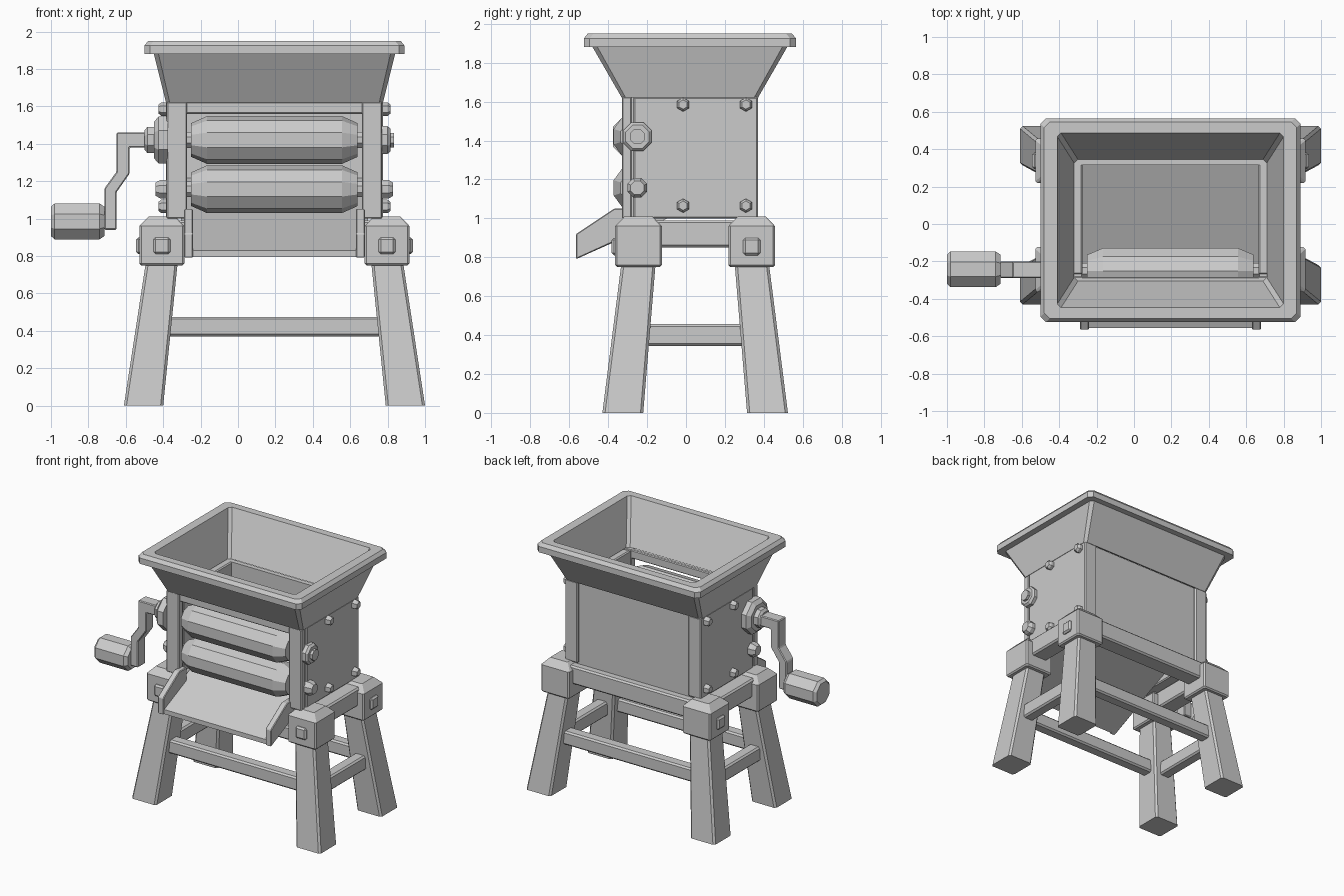
import bpy, bmesh, math
from mathutils import Vector, Matrix

if "Cube" in bpy.data.objects:
    bpy.data.objects.remove(bpy.data.objects["Cube"], do_unlink=True)

GREY = (0.6, 0.6, 0.6, 1)
mat = bpy.data.materials.new("plain grey")
mat.use_nodes = True
mat.diffuse_color = GREY
mat.node_tree.nodes["Principled BSDF"].inputs["Base Color"].default_value = GREY

CX, BODY_Y, FRAME_Y = 0.195, 0.02, 0.047   # centre lines
ROLL_Y, TOP_Z, LOW_Z = -0.25, 1.42, 1.157  # roller axes


def finish(bm, name, bevel=0):
    bmesh.ops.recalc_face_normals(bm, faces=bm.faces)
    me = bpy.data.meshes.new(name)
    bm.to_mesh(me)
    bm.free()
    me.materials.append(mat)
    ob = bpy.data.objects.new(name, me)
    bpy.context.collection.objects.link(ob)
    if bevel:
        mod = ob.modifiers.new("Bevel", "BEVEL")
        mod.width, mod.segments = bevel, 1
        mod.limit_method = "ANGLE"
    return ob


def loft(name, rings, caps=True, closed=False, bevel=0):
    """Skin a list of equal-length point rings."""
    bm = bmesh.new()
    vs = [[bm.verts.new(p) for p in r] for r in rings]
    n = len(vs[0])
    pairs = list(zip(vs, vs[1:])) + ([(vs[-1], vs[0])] if closed else [])
    for a, b in pairs:
        for i in range(n):
            j = (i + 1) % n
            bm.faces.new((a[i], a[j], b[j], b[i]))
    if caps and not closed:
        bm.faces.new(vs[0])
        bm.faces.new(vs[-1])
    return finish(bm, name, bevel)


def box(name, x, y, z, bevel=0.0):
    bm = bmesh.new()
    bmesh.ops.create_cube(bm, size=1)
    for v in bm.verts:
        v.co = [s[0] + (c + 0.5) * (s[1] - s[0]) for s, c in zip((x, y, z), v.co)]
    return finish(bm, name, bevel)


def rect(cx, cy, hx, hy, z, c=0.0):
    """Rectangle ring at height z, corners cut by c."""
    if not c:
        return [(cx + sx * hx, cy + sy * hy, z) for sx, sy in ((1, 1), (-1, 1), (-1, -1), (1, -1))]
    pts = []
    for sx, sy in ((1, 1), (-1, 1), (-1, -1), (1, -1)):
        a = (cx + sx * hx, cy + sy * (hy - c), z)
        b = (cx + sx * (hx - c), cy + sy * hy, z)
        pts += [a, b] if sx * sy > 0 else [b, a]
    return pts


def turned(name, y, z, profile, sides):
    """Faceted solid along x from (x, radius) pairs."""
    angles = [2 * math.pi * (i + 0.5) / sides for i in range(sides)]
    return loft(name, [[(x, y + r * math.cos(a), z + r * math.sin(a)) for a in angles]
                       for x, r in profile])


def extrude(name, pts, axis, lo, hi, bevel=0):
    """Extrude a (u, z) outline along x or y."""
    place = (lambda u, z, d: (d, u, z)) if axis == "x" else (lambda u, z, d: (u, d, z))
    return loft(name, [[place(u, z, d) for u, z in pts] for d in (lo, hi)], bevel=bevel)


# Hopper funnel with its rim
loft("hopper", [
    rect(CX, BODY_Y, 0.58, 0.35, 1.62, 0.02),
    rect(CX, BODY_Y, 0.645, 0.5, 1.88, 0.025),
    rect(CX, BODY_Y, 0.695, 0.545, 1.88, 0.03),
    rect(CX, BODY_Y, 0.695, 0.545, 1.925, 0.03),
    rect(CX, BODY_Y, 0.675, 0.525, 1.95, 0.03),
    rect(CX, BODY_Y, 0.605, 0.467, 1.95, 0.02),
    rect(CX, BODY_Y, 0.515, 0.326, 1.63, 0.02)], closed=True)

# Body panels
box("back_panel", (CX - 0.5, CX + 0.5), (0.315, 0.352), (0.99, 1.625))
box("front_top_bar", (CX - 0.48, CX + 0.48), (-0.315, -0.283), (1.56, 1.625), 0.006)

for s, side in ((-1, "right"), (1, "left")):
    def span(a, b):
        return sorted((CX + s * a, CX + s * b))

    # Side wall, front post and bolts
    box(side + "_side_wall", span(0.47, 0.58), (-0.27, 0.37), (1.0, 1.625), 0.008)
    box(side + "_front_post", span(0.468, 0.576), (-0.33, -0.28), (1.0, 1.625), 0.006)
    box(side + "_post_joint", span(0.475, 0.565), (-0.285, -0.265), (1.0, 1.62))
    for y in (-0.015, 0.308):
        for z in (1.065, 1.585):
            turned(side + "_bolt", y, z, [(CX + s * d, r) for d, r in
                   ((0.57, 0.036), (0.605, 0.036), (0.62, 0.024))], 6)
    turned(side + "_lower_axle_cap", ROLL_Y, LOW_Z, [(CX + s * d, r) for d, r in
           ((0.57, 0.054), (0.61, 0.054), (0.635, 0.038))], 8)

    # Chute side flange
    extrude(side + "_chute_flange",
            [(-0.565, 0.79), (-0.565, 0.92), (-0.37, 1.05), (-0.28, 1.05), (-0.28, 0.92)],
            "x", *span(0.435, 0.483), bevel=0.005)

    # Legs with corner blocks and square pegs
    for t, end in ((-1, "front"), (1, "back")):
        tag = end + "_" + side
        bx, by = CX + s * 0.602, FRAME_Y + t * 0.291
        loft(tag + "_leg", [
            rect(CX + s * 0.7, FRAME_Y + t * 0.372, 0.105, 0.105, 0, 0.014),
            rect(bx, by, 0.085, 0.088, 0.77, 0.014)])
        loft(tag + "_block", [
            rect(bx, by, 0.11, 0.11, 0.75, 0.01),
            rect(bx, by, 0.12, 0.12, 0.76, 0.01),
            rect(bx, by, 0.12, 0.12, 0.96, 0.01),
            rect(bx, by, 0.072, 0.072, 1.01, 0.006)])
        if t < 0:
            box(tag + "_peg", (bx - 0.045, bx + 0.045), (by - 0.138, by - 0.1), (0.81, 0.9), 0.012)
        else:
            box(tag + "_peg", sorted((bx + s * 0.1, bx + s * 0.138)),
                (by - 0.045, by + 0.045), (0.81, 0.9), 0.012)

    # Side rail and lower side stretcher
    box(side + "_rail", span(0.53, 0.67), (FRAME_Y - 0.22, FRAME_Y + 0.22), (0.85, 0.99), 0.012)
    box(side + "_stretcher", span(0.605, 0.695), (FRAME_Y - 0.3, FRAME_Y + 0.3), (0.345, 0.457), 0.012)

# Back rail and long stretchers
box("back_rail", (CX - 0.52, CX + 0.52), (0.27, 0.41), (0.85, 0.99), 0.012)
for t, end in ((-1, "front"), (1, "back")):
    y = FRAME_Y + t * 0.327
    box(end + "_stretcher", (CX - 0.6, CX + 0.6), (y - 0.045, y + 0.045), (0.37, 0.475), 0.012)

# Sloping chute floor
extrude("chute_floor", [(-0.555, 0.795), (-0.555, 0.83), (0.32, 1.22), (0.32, 1.185)],
        "x", CX - 0.47, CX + 0.47)

# Rollers on their axles
for z, name in ((TOP_Z, "upper"), (LOW_Z, "lower")):
    turned(name + "_roller", ROLL_Y, z, [(CX + s * d, r) for s, d, r in
           ((-1, 0.445, 0.09), (-1, 0.36, 0.128), (1, 0.36, 0.128), (1, 0.445, 0.09))], 10)
    turned(name + "_axle", ROLL_Y, z, [(CX - 0.5, 0.045), (CX + 0.5, 0.045)], 8)

# Upper bearings: small on the plain side, large on the crank side
turned("plain_bearing", ROLL_Y, TOP_Z,
       [(0.765, 0.08), (0.8, 0.08), (0.815, 0.065), (0.815, 0.042), (0.835, 0.042)], 8)
turned("crank_bearing", ROLL_Y, TOP_Z,
       [(-0.375, 0.135), (-0.425, 0.135), (-0.45, 0.105), (-0.45, 0.075), (-0.485, 0.075), (-0.5, 0.055)], 8)

# Crank arm and grip
extrude("crank_arm", [(-0.48, 1.46), (-0.65, 1.46), (-0.65, 1.25), (-0.715, 1.16), (-0.715, 0.94),
                      (-0.65, 0.94), (-0.65, 1.14), (-0.58, 1.24), (-0.58, 1.38), (-0.48, 1.38)],
        "y", -0.29, -0.2, bevel=0.006)
turned("crank_grip", -0.242, 0.985,
       [(-1, 0.085), (-0.98, 0.104), (-0.74, 0.104), (-0.715, 0.085)], 8)
